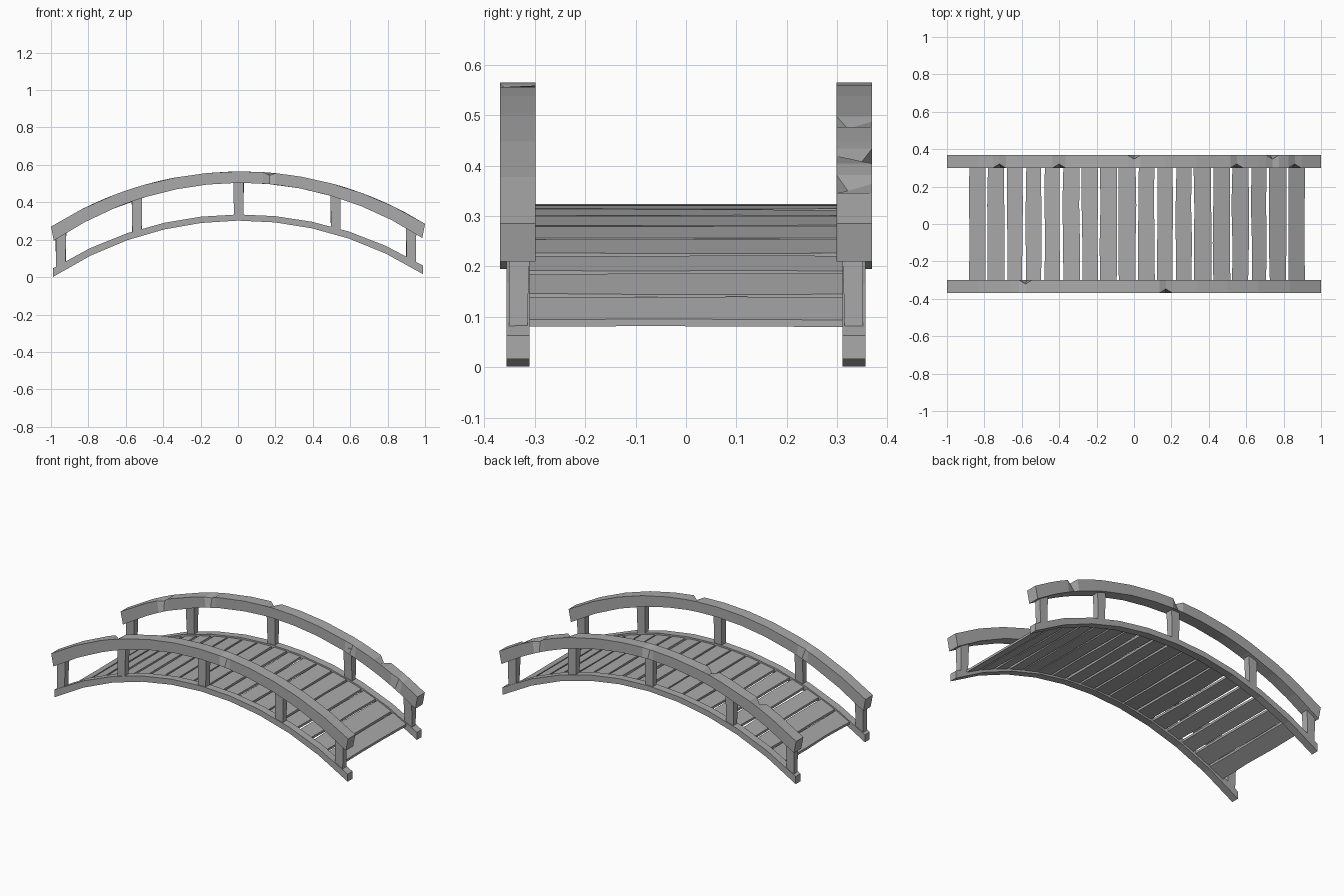
import bpy, bmesh, math, random
from mathutils import Vector

random.seed(4)
if "Cube" in bpy.data.objects:
    bpy.data.objects.remove(bpy.data.objects["Cube"])

wood = bpy.data.materials.new("weathered grey wood")
wood.use_nodes = True
GREY = (0.4, 0.4, 0.4, 1)
wood.diffuse_color = GREY
wood.node_tree.nodes["Principled BSDF"].inputs["Base Color"].default_value = GREY

SAG = 0.2875
RADIUS = (1 + SAG * SAG) / (2 * SAG)
BEAM_TOP, RAIL_TOP = 0.335, 0.565


def arch(x, crown):
    """Height of the bridge curve at x, with its slight lean."""
    return crown - RADIUS + math.sqrt(RADIUS ** 2 - x * x) + 0.0075 * x


def depth(x, thick):
    return thick * (1 + 0.4 * x * x)


def loft(name, rings):
    """Closed solid through four-cornered rings."""
    bm = bmesh.new()
    loops = [[bm.verts.new(p) for p in ring] for ring in rings]
    for a, b in zip(loops, loops[1:]):
        for i in range(4):
            j = (i + 1) % 4
            bm.faces.new((a[i], a[j], b[j], b[i]))
    bm.faces.new(loops[0])
    bm.faces.new(loops[-1])
    bmesh.ops.recalc_face_normals(bm, faces=bm.faces)
    mesh = bpy.data.meshes.new(name)
    bm.to_mesh(mesh)
    bm.free()
    mesh.materials.append(wood)
    obj = bpy.data.objects.new(name, mesh)
    bpy.context.collection.objects.link(obj)
    return obj


def arched_bar(name, side, inner, outer, crown, thick, half, steps, lean=0.0, chips=()):
    """Curved timber; each chip is (x, corner) with corner 0 inner top, 1 outer top."""
    stations = {half * (2 * i / steps - 1): None for i in range(steps + 1)}
    for x, corner in chips:
        for near in [s for s in stations if abs(s - x) < 0.06]:
            del stations[near]
        stations.update({x - 0.035: None, x: corner, x + 0.035: None})
    rings = []
    for x in sorted(stations):
        top = arch(x, crown)
        xb = x * (1 - lean)
        bottom = arch(xb, crown) - depth(xb, thick)
        ring = [Vector((x, side * inner, top)), Vector((x, side * outer, top)),
                Vector((xb, side * outer, bottom)), Vector((xb, side * inner, bottom))]
        corner = stations[x]
        if corner is not None:
            ring[corner] += Vector((0, side * (0.022 if corner == 0 else -0.022), -0.014))
        rings.append(ring)
    loft(name, rings)


# Beams, handrails and posts on each side
chips = {-1: [(-0.58, 0), (0.17, 1)],
         1: [(-0.72, 0), (-0.4, 0), (0.0, 1), (0.55, 0), (0.74, 1), (0.86, 0)]}
post_x = (-0.947, -0.54, 0.003, 0.522, 0.926)
for side, label in ((-1, "front"), (1, "back")):
    arched_bar(label + "_beam", side, 0.31, 0.356, BEAM_TOP, 0.033, 0.988, 10)
    arched_bar(label + "_handrail", side, 0.299, 0.369, RAIL_TOP, 0.061, 1.0, 12,
               lean=0.015, chips=chips[side])
    for n, x in enumerate(post_x):
        low = arch(x, BEAM_TOP) - 0.02
        high = arch(x, RAIL_TOP) - depth(x, 0.061) + 0.025
        rings = []
        for z, w, inner in ((low, 0.025, 0.315), ((low + high) / 2, 0.026, 0.312),
                            (high, 0.028, 0.308)):
            wob = random.uniform(-0.002, 0.002)
            rings.append([(x - w + wob, side * inner, z), (x + w + wob, side * inner, z),
                          (x + w, side * 0.351, z), (x - w, side * 0.351, z)])
        loft(f"{label}_post_{n + 1}", rings)

# Deck planks, following the curve between the beams
PLANKS = 18
for n in range(PLANKS):
    x = -0.838 + 0.1004 * n
    wide = random.uniform(0.04, 0.046)
    rings = []
    for y in (-0.312, -0.1, 0.1, 0.312):
        a = x - wide + random.uniform(-0.003, 0.003)
        b = x + wide + random.uniform(-0.003, 0.003)
        za, zb = arch(a, BEAM_TOP) - 0.011, arch(b, BEAM_TOP) - 0.011
        rings.append([(a, y, za), (b, y, zb), (b, y, zb - 0.014), (a, y, za - 0.014)])
    loft(f"deck_plank_{n + 1}", rings)
